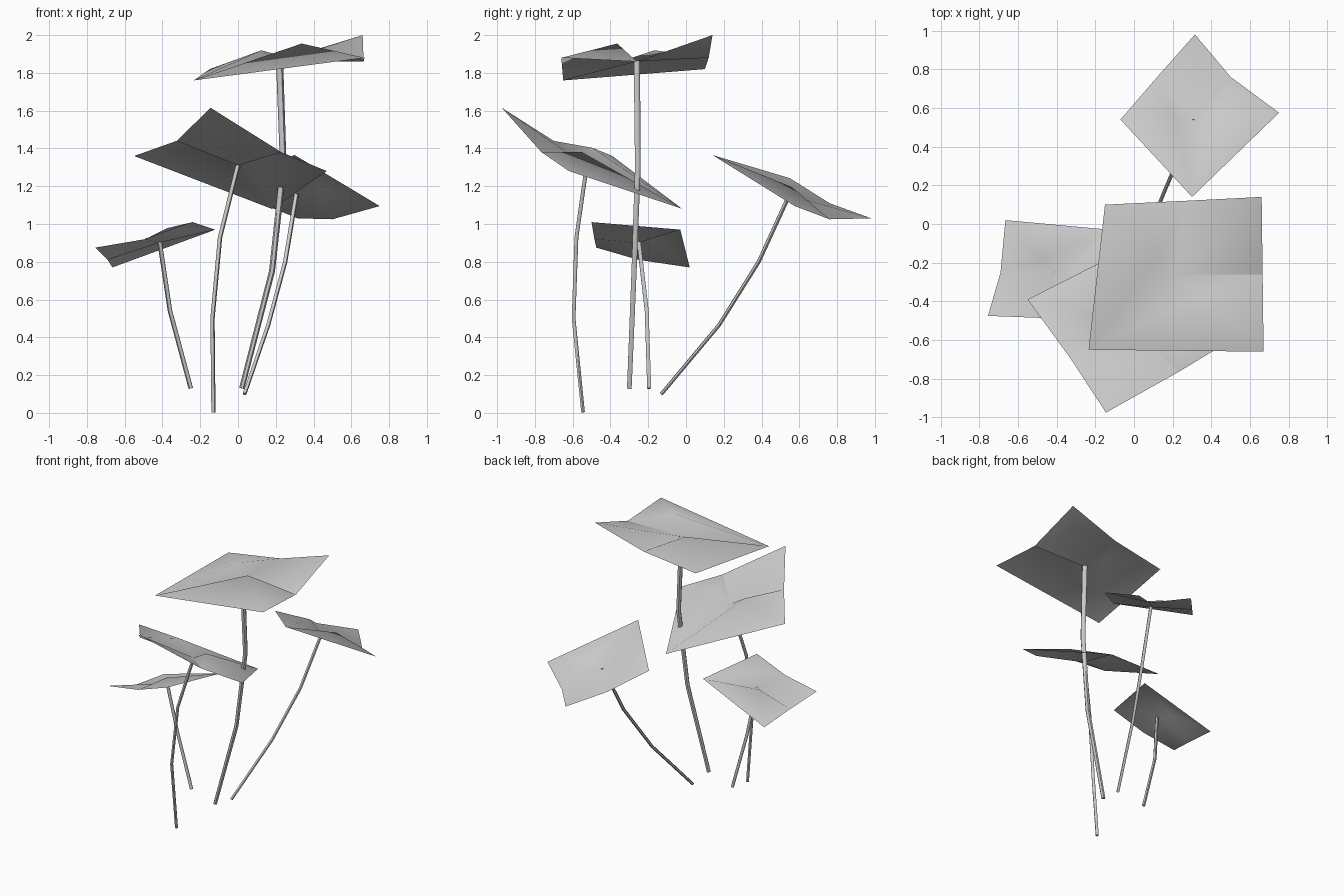
import bpy, bmesh, math
from mathutils import Vector

cube = bpy.data.objects.get("Cube")
if cube:
    bpy.data.objects.remove(cube, do_unlink=True)

grey = bpy.data.materials.new("soft_grey")
grey.use_nodes = True
colour = (0.6, 0.6, 0.6, 1)
grey.diffuse_color = colour
grey.node_tree.nodes["Principled BSDF"].inputs["Base Color"].default_value = colour


def finish(obj):
    bpy.ops.object.select_all(action='DESELECT')
    obj.select_set(True)
    bpy.context.view_layer.objects.active = obj
    bpy.ops.object.shade_smooth_by_angle(angle=math.radians(60))


def leaf(name, fold, side_a, low, side_b, mid_a, mid_b, centre, lift_a, lift_b):
    """Folded square sheet: two creases run from the centre to the edges beside the fold corner."""
    pts = [Vector(p) for p in (fold, side_a, low, side_b, mid_a, mid_b, centre)]
    c = pts[6]
    # raised humps either side of the centre
    for side, lift in ((pts[1], lift_a), (pts[3], lift_b)):
        pts.append(c.lerp(side, 0.26) + Vector((0, 0, lift)))
    faces = [(0, 4, 6), (0, 6, 5),
             (4, 1, 7), (4, 7, 6), (1, 2, 7),
             (2, 6, 7), (2, 8, 6),
             (2, 3, 8), (3, 5, 8), (5, 6, 8)]
    bm = bmesh.new()
    verts = [bm.verts.new(p) for p in pts]
    for f in faces:
        bm.faces.new([verts[i] for i in f])
    bmesh.ops.recalc_face_normals(bm, faces=bm.faces[:])
    if sum(f.normal.z for f in bm.faces) < 0:
        bmesh.ops.reverse_faces(bm, faces=bm.faces[:])
    mesh = bpy.data.meshes.new(name)
    bm.to_mesh(mesh)
    bm.free()
    mesh.materials.append(grey)
    obj = bpy.data.objects.new(name, mesh)
    bpy.context.collection.objects.link(obj)
    finish(obj)


def stem(name, points, r_low, r_high, sides=6):
    """Bent tube with capped ends."""
    bm = bmesh.new()
    pts = [Vector(p) for p in points]
    rings = []
    for i, p in enumerate(pts):
        d = pts[min(i + 1, len(pts) - 1)] - pts[max(i - 1, 0)]
        u = d.cross(Vector((0, 1, 0))).normalized()
        v = d.cross(u).normalized()
        r = r_low + (r_high - r_low) * i / (len(pts) - 1)
        angles = [math.tau * k / sides for k in range(sides)]
        rings.append([bm.verts.new(p + r * (u * math.cos(a) + v * math.sin(a))) for a in angles])
    for a, b in zip(rings, rings[1:]):
        for k in range(sides):
            n = (k + 1) % sides
            bm.faces.new((a[k], a[n], b[n], b[k]))
    bm.faces.new(rings[0])
    bm.faces.new(rings[-1])
    bmesh.ops.recalc_face_normals(bm, faces=bm.faces[:])
    mesh = bpy.data.meshes.new(name)
    bm.to_mesh(mesh)
    bm.free()
    mesh.materials.append(grey)
    obj = bpy.data.objects.new(name, mesh)
    bpy.context.collection.objects.link(obj)
    finish(obj)


# Tall plant
leaf("tall_leaf", (.66, .14, 2.0), (.67, -.66, 1.88), (-.235, -.65, 1.76), (-.15, .10, 1.82),
     (.665, -.26, 1.86), (.27, .12, 1.88), (.22, -.26, 1.86), .09, .07)
stem("tall_stem", [(.02, -.30, .13), (.18, -.275, .75), (.24, -.255, 1.3), (.22, -.26, 1.865)], .014, .019)

# Front plant
leaf("front_leaf", (-.145, -.975, 1.615), (-.55, -.39, 1.36), (.18, -.02, 1.08), (.47, -.62, 1.28),
     (-.325, -.70, 1.44), (.23, -.765, 1.38), (0, -.53, 1.31), .08, .08)
stem("front_stem", [(-.13, -.545, .003), (-.135, -.595, .5), (-.095, -.58, .93), (0, -.525, 1.31)], .011, .012)

# Back plant
leaf("back_leaf", (.315, .98, 1.03), (.75, .575, 1.095), (.30, .14, 1.365), (-.07, .54, 1.235),
     (.50, .76, 1.025), (.12, .76, 1.11), (.31, .555, 1.15), .06, .07)
stem("back_stem", [(.035, -.13, .10), (.16, .175, .465), (.25, .385, .8), (.31, .55, 1.16)], .010, .012)

# Small side plant
leaf("side_leaf", (-.755, -.475, .875), (-.665, .02, .77), (-.12, -.03, .97), (-.24, -.5, 1.01),
     (-.69, -.25, .81), (-.49, -.485, .92), (-.42, -.255, .90), .06, .05)
stem("side_stem", [(-.25, -.195, .13), (-.36, -.208, .54), (-.415, -.25, .905)], .012, .012)
